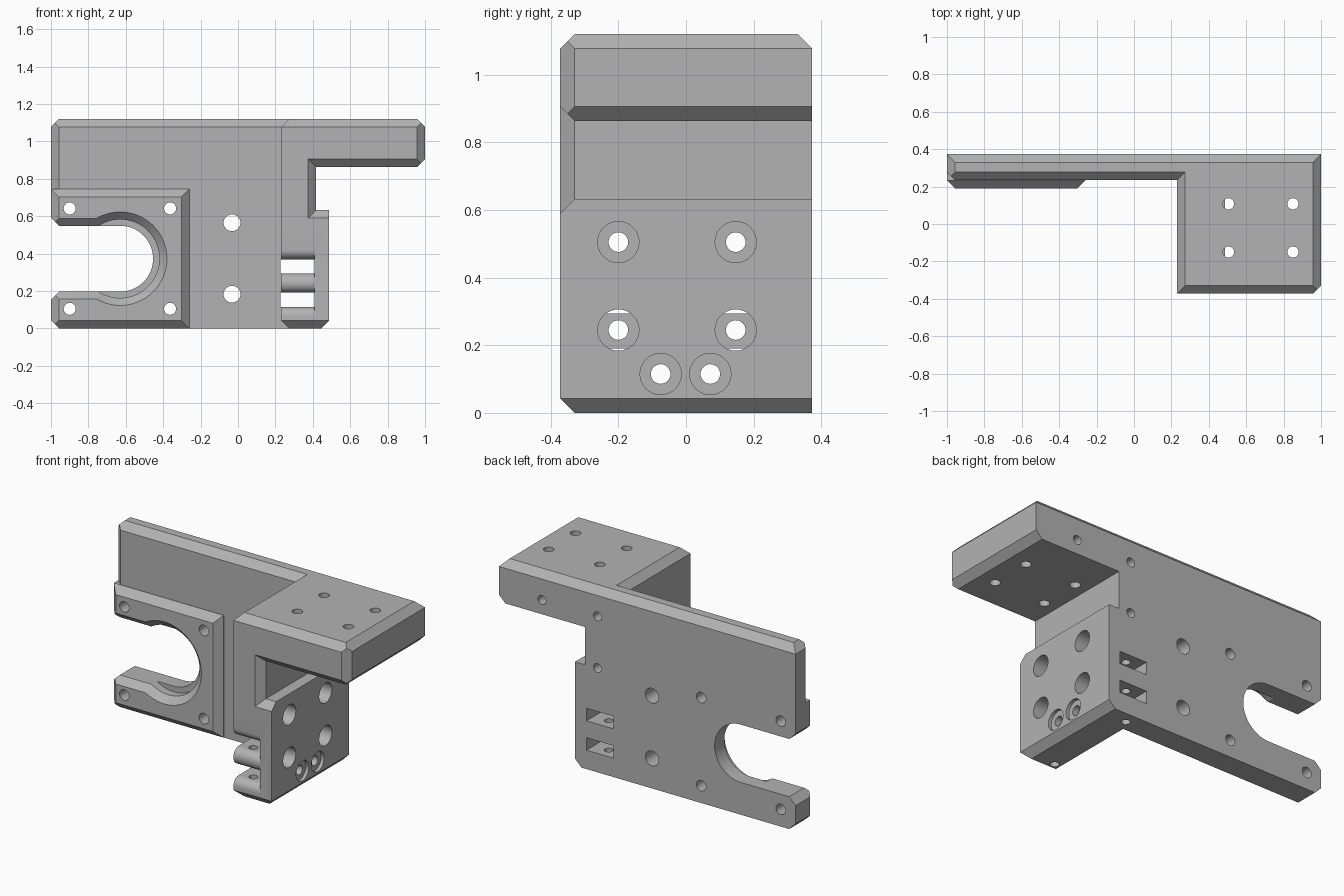
import bpy, bmesh, math
from mathutils import Vector, Matrix

if "Cube" in bpy.data.objects:
    bpy.data.objects.remove(bpy.data.objects["Cube"])

CH = 0.043                      # chamfer width used on every edge
FRONT, BACK = -0.372, 0.373     # overall depth
PLATE = 0.235                   # front face of the back plate

grey = bpy.data.materials.new("plain_grey")
grey.use_nodes = True
COLOUR = (0.45, 0.45, 0.45, 1)
grey.diffuse_color = COLOUR
grey.node_tree.nodes["Principled BSDF"].inputs["Base Color"].default_value = COLOUR


def finish(name, bm):
    bmesh.ops.recalc_face_normals(bm, faces=bm.faces)
    mesh = bpy.data.meshes.new(name)
    bm.to_mesh(mesh)
    bm.free()
    mesh.materials.append(grey)
    ob = bpy.data.objects.new(name, mesh)
    bpy.context.collection.objects.link(ob)
    return ob


def block(name, lo, hi, cuts=()):
    """Box whose listed edges (given by outward direction) are chamfered."""
    lo, hi = Vector(lo), Vector(hi)
    bm = bmesh.new()
    bmesh.ops.create_cube(bm, size=1)
    for v in bm.verts:
        v.co = (lo + hi) / 2 + v.co * (hi - lo)
    for cut in cuts:
        n = Vector(cut)
        edge = Vector([hi[i] if cut[i] > 0 else lo[i] for i in range(3)])
        bmesh.ops.bisect_plane(bm, geom=bm.verts[:] + bm.edges[:] + bm.faces[:],
                               plane_co=edge - n * CH / 2, plane_no=n, clear_outer=True)
        bmesh.ops.holes_fill(bm, edges=[e for e in bm.edges if e.is_boundary])
    return finish(name, bm)


def prism(name, points, axis, start, end):
    """Extrude a profile along x (points are y,z) or along y (points are x,z)."""
    bm = bmesh.new()
    place = (lambda a, b: (start, a, b)) if axis == "X" else (lambda a, b: (a, start, b))
    face = bm.faces.new([bm.verts.new(place(a, b)) for a, b in points])
    new = bmesh.ops.extrude_face_region(bm, geom=[face])["geom"]
    shift = Vector((end - start, 0, 0) if axis == "X" else (0, end - start, 0))
    bmesh.ops.translate(bm, vec=shift, verts=[g for g in new if isinstance(g, bmesh.types.BMVert)])
    return finish(name, bm)


def bore(name, axis, start, end, r1, r2=None, segments=32):
    """Cylinder or cone from start to end, r1 at start and r2 at end."""
    start, end = Vector(start), Vector(end)
    turn = {"X": Matrix.Rotation(math.pi / 2, 4, "Y"),
            "Y": Matrix.Rotation(-math.pi / 2, 4, "X"),
            "Z": Matrix()}[axis]
    bm = bmesh.new()
    bmesh.ops.create_cone(bm, cap_ends=True, segments=segments, radius1=r1,
                          radius2=r2 or r1, depth=(end - start).length,
                          matrix=Matrix.Translation((start + end) / 2) @ turn)
    return finish(name, bm)


def combine(body, others, operation):
    bpy.context.view_layer.objects.active = body
    for ob in others:
        ob.hide_render = True
        mod = body.modifiers.new(operation.lower(), "BOOLEAN")
        mod.operation, mod.solver, mod.object = operation, "EXACT", ob
        bpy.ops.object.modifier_apply(modifier=mod.name)
        bpy.data.objects.remove(ob)


# Solid parts
bracket = block("mounting_bracket", (-1, PLATE, 0), (0.35, BACK, 1.12),
                [(0, 1, 1), (0, -1, 1), (-1, 0, 1), (-1, -1, 0), (-1, 0, -1)])
motor_pad = block("motor_pad", (-1, 0.19, 0), (-0.26, BACK - 0.02, 0.745),
                  [(0, -1, 1), (0, -1, -1), (1, -1, 0), (-1, -1, 0), (-1, 0, -1)])
arm = block("arm", (0.23, FRONT, 0.863), (1, BACK, 1.12),
            [(0, 1, 1), (0, -1, 1), (-1, 0, 1), (1, 0, 1), (1, 0, -1), (0, -1, -1), (1, -1, 0)])
neck = block("neck", (0.23, FRONT, 0.5), (0.418, BACK, 0.95), [(1, -1, 0)])
clamp = block("clamp_block", (0.23, FRONT, 0), (0.487, BACK, 0.633),
              [(0, -1, 1), (0, -1, -1), (1, 0, -1), (-1, 0, -1)])
combine(bracket, [motor_pad, arm, neck, clamp], "UNION")

cutters = []

# Round motor opening with a counterbore and chamfered rim
CX, CZ, R = -0.63, 0.373, 0.176
cutters += [
    bore("opening", "Y", (CX, 0.1, CZ), (CX, 0.5, CZ), R, segments=64),
    bore("counterbore", "Y", (CX, 0.1, CZ), (CX, 0.28, CZ), 0.21, segments=64),
    bore("rim", "Y", (CX, 0.15, CZ), (CX, 0.23, CZ), 0.29, 0.21, segments=64),
]

# Side slot, its flared mouth and its chamfered front edges
cutters.append(prism("side_slot", [(-1.1, CZ - R), (CX, CZ - R), (CX, CZ + R), (-1.1, CZ + R)],
                     "Y", 0.1, 0.5))
cutters.append(prism("slot_mouth", [(-1.05, CZ - R - CH - 0.05), (-1 + CH, CZ - R),
                                    (-1 + CH, CZ + R), (-1.05, CZ + R + CH + 0.05)],
                     "Y", 0.1, 0.5))
cutters.append(prism("slot_edge", [(0.15, CZ - R - 0.08), (0.23, CZ - R),
                                   (0.23, CZ + R), (0.15, CZ + R + 0.08)], "X", -1.1, CX))

# Belt slots with rounded lips at the front
HALF, LIP = 0.038, 0.049
for z in (0.332, 0.153):
    upper = [(0.5, HALF)]
    for i in range(9):
        a = math.pi / 2 * i / 8
        upper.append((FRONT + LIP * (1 - math.sin(a)), HALF + LIP * (1 - math.cos(a))))
    upper.append((FRONT - 0.05, HALF + LIP))
    outline = [(y, z + h) for y, h in upper] + [(y, z - h) for y, h in reversed(upper)]
    cutters.append(prism("belt_slot", outline, "X", 0.226, 0.41))

# Holes from front to back
for x in (-0.9, -0.363):
    for z in (0.105, 0.642):
        cutters.append(bore("motor_screw", "Y", (x, 0.1, z), (x, 0.5, z), 0.032))
for z in (0.183, 0.565):
    cutters.append(bore("plate_hole", "Y", (-0.032, 0.1, z), (-0.032, 0.5, z), 0.045))

# Blind holes in the back
for x, z in ((0.71, 0.95), (0.335, 0.95), (0.335, 0.635)):
    cutters.append(bore("back_hole", "Y", (x, 0.2, z), (x, 0.5, z), 0.027))

# Holes down through the arm
for x in (0.505, 0.85):
    for y in (-0.15, 0.108):
        cutters.append(bore("arm_hole", "Z", (x, y, 0.8), (x, y, 1.2), 0.03))

# Counterbored holes through the clamp block
side_holes = [(y, z, 0.1) for y in (-0.2, 0.147) for z in (0.245, 0.505)]
side_holes += [(y, 0.115, 0.02) for y in (-0.075, 0.072)]
for y, z, depth in side_holes:
    cutters.append(bore("side_hole", "X", (0.15, y, z), (0.6, y, z), 0.029))
    cutters.append(bore("side_recess", "X", (0.487 - depth, y, z), (0.6, y, z), 0.061))

# Clamp screws from below
for y in (-0.295, 0.3):
    cutters.append(bore("clamp_screw", "Z", (0.31, y, -0.1), (0.31, y, 0.45), 0.025))

combine(bracket, cutters, "DIFFERENCE")

bpy.ops.object.select_all(action="DESELECT")
bracket.select_set(True)
bpy.context.view_layer.objects.active = bracket
bpy.ops.object.shade_smooth_by_angle(angle=math.radians(30))
